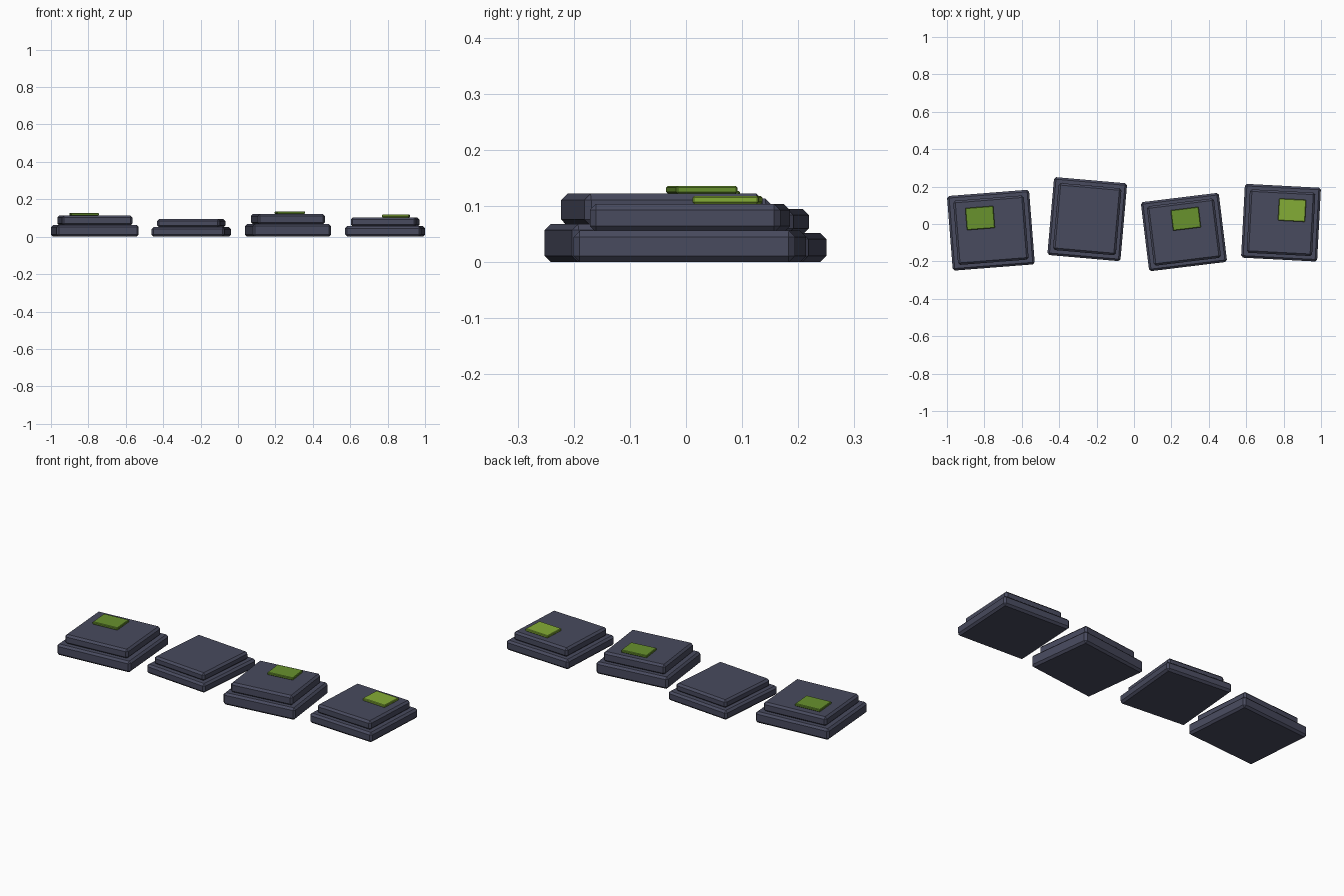
import bpy
import math
from mathutils import Matrix, Vector

if "Cube" in bpy.data.objects:
    bpy.data.objects.remove(bpy.data.objects["Cube"])


def material(name, colour):
    m = bpy.data.materials.new(name)
    m.diffuse_color = (*colour, 1)
    m.use_nodes = True
    m.node_tree.nodes["Principled BSDF"].inputs["Base Color"].default_value = m.diffuse_color
    return m


STONE = material("slate_stone", (0.065, 0.069, 0.112))
MOSS = material("dark_moss", (0.138, 0.287, 0.027))
LIGHT_MOSS = material("light_moss", (0.231, 0.413, 0.037))


def slab(name, centre, size, z0, z1, angle, mat, bevel):
    """Chamfered box turned about z, spanning z0 to z1."""
    bpy.ops.mesh.primitive_cube_add(size=1)
    ob = bpy.context.object
    ob.name = name
    ob.data.transform(Matrix.Diagonal((size[0], size[1], z1 - z0, 1)))
    ob.location = Vector((centre[0], centre[1], (z0 + z1) / 2))
    ob.rotation_euler.z = math.radians(angle)
    ob.data.materials.append(mat)
    mod = ob.modifiers.new("chamfer", 'BEVEL')
    mod.width = bevel
    mod.segments = 1
    return ob


# centre, footprint, turn, base height, total height
stones = [
    ((-0.765, -0.033), (0.44, 0.40), 4.5, 0.063, 0.113),
    ((-0.25, 0.026), (0.392, 0.418), -5.0, 0.052, 0.095),
    ((0.267, -0.043), (0.42, 0.372), 7.0, 0.068, 0.122),
    ((0.786, 0.007), (0.407, 0.395), -3.0, 0.056, 0.104),
]

# moss patch per stone: centre, footprint, colour
patches = {
    0: ((-0.823, 0.032), (0.15, 0.118), MOSS),
    2: ((0.277, 0.028), (0.15, 0.11), MOSS),
    3: ((0.845, 0.074), (0.145, 0.118), LIGHT_MOSS),
}

for i, (c, s, a, h, top) in enumerate(stones):
    n = i + 1
    # lower step and smaller upper step
    slab(f"stone_base_{n}", c, s, 0, h, a, STONE, 0.011)
    slab(f"stone_top_{n}", c, (s[0] * 0.86, s[1] * 0.86), h - 0.003, top, a, STONE, 0.011)
    # moss patch
    if i in patches:
        pc, ps, mat = patches[i]
        slab(f"moss_patch_{n}", pc, ps, top, top + 0.014, a, mat, 0.003)
